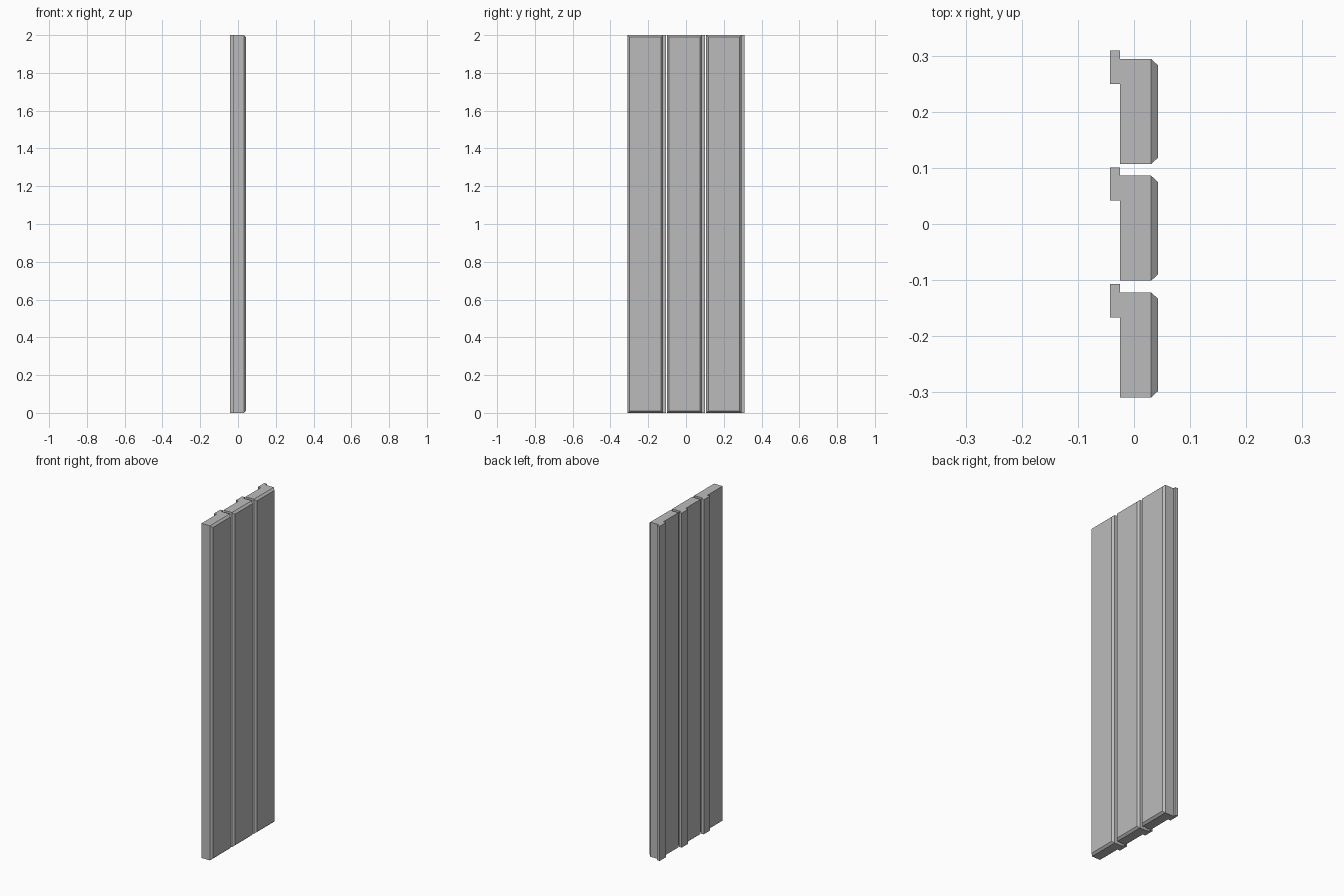
import bpy
import bmesh

cube = bpy.data.objects.get("Cube")
if cube:
    bpy.data.objects.remove(cube, do_unlink=True)

HEIGHT = 2.0
PITCH = 0.208
BACK, SHOULDER, RIM = -0.0425, -0.025, 0.0305   # depth steps along x
BEVEL_WIDTH, BEVEL_DEPTH = 0.011, 0.012

grey = bpy.data.materials.new("plain_grey")
grey.use_nodes = True
colour = (0.5, 0.5, 0.5, 1)
grey.diffuse_color = colour
grey.node_tree.nodes["Principled BSDF"].inputs["Base Color"].default_value = colour


def make_plank(name, y):
    # Body with an overlapping lip on the back, extruded to full height
    left, right = -0.101, 0.086
    lip_start, lip_end = 0.0415, 0.101
    profile = [(RIM, left), (RIM, right), (SHOULDER, right), (SHOULDER, lip_end),
               (BACK, lip_end), (BACK, lip_start), (SHOULDER, lip_start),
               (SHOULDER, left)]
    bm = bmesh.new()
    base = bm.faces.new([bm.verts.new((px, py, 0)) for px, py in profile])
    top = bmesh.ops.extrude_face_region(bm, geom=[base])["geom"]
    bmesh.ops.translate(bm, vec=(0, 0, HEIGHT),
                        verts=[v for v in top if isinstance(v, bmesh.types.BMVert)])
    bmesh.ops.recalc_face_normals(bm, faces=bm.faces)

    # Raised face with a chamfer on all four edges
    face = max(bm.faces, key=lambda f: f.calc_center_median().x)
    bmesh.ops.inset_region(bm, faces=[face], thickness=BEVEL_WIDTH, use_even_offset=True)
    bmesh.ops.translate(bm, verts=face.verts, vec=(BEVEL_DEPTH, 0, 0))
    bmesh.ops.recalc_face_normals(bm, faces=bm.faces)

    mesh = bpy.data.meshes.new(name)
    bm.to_mesh(mesh)
    bm.free()
    mesh.materials.append(grey)
    plank = bpy.data.objects.new(name, mesh)
    plank.location.y = y
    bpy.context.collection.objects.link(plank)


# Three planks side by side
for i, label in enumerate(("front", "middle", "rear")):
    make_plank(label + "_plank", (i - 1) * PITCH)
